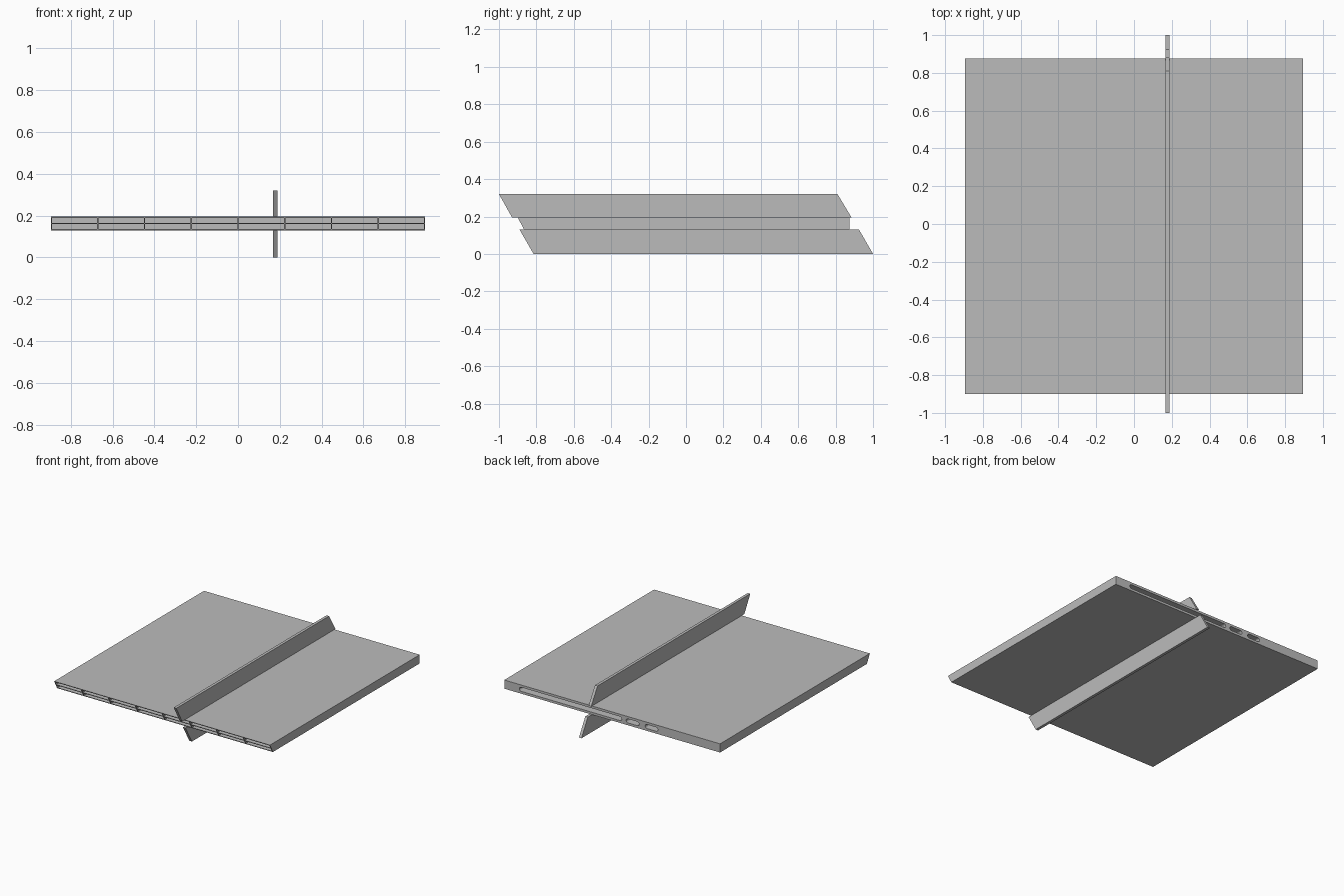
import bpy
import bmesh
from math import pi, sin, cos

cube = bpy.data.objects.get("Cube")
if cube:
    bpy.data.objects.remove(cube, do_unlink=True)

grey = bpy.data.materials.new("plain grey")
grey.use_nodes = True
GREY = (0.5, 0.5, 0.5, 1)
grey.diffuse_color = GREY
grey.node_tree.nodes["Principled BSDF"].inputs["Base Color"].default_value = GREY


def add_prism(bm, profile, place, lo, hi):
    """Extrude a 2D profile from lo to hi; place maps (a, b, t) to xyz."""
    ends = [[bm.verts.new(place(a, b, t)) for a, b in profile] for t in (lo, hi)]
    bm.faces.new(ends[0])
    bm.faces.new(ends[1][::-1])
    n = len(profile)
    for i in range(n):
        j = (i + 1) % n
        bm.faces.new((ends[0][j], ends[0][i], ends[1][i], ends[1][j]))


def along_x(y, z, x):
    return (x, y, z)


def along_y(x, z, y):
    return (x, y, z)


def finish(name, bm):
    bmesh.ops.recalc_face_normals(bm, faces=bm.faces[:])
    mesh = bpy.data.meshes.new(name)
    bm.to_mesh(mesh)
    bm.free()
    mesh.materials.append(grey)
    obj = bpy.data.objects.new(name, mesh)
    bpy.context.collection.objects.link(obj)
    return obj


HALF = 0.895              # half width of the panel
LOW, HIGH = 0.13, 0.195   # underside and top of the panel
MID = (LOW + HIGH) / 2
WALL = 0.006

# Flat panel with a slanted front edge
bm = bmesh.new()
add_prism(bm, [(-0.865, LOW), (0.875, LOW), (0.875, HIGH), (-0.9, HIGH)],
          along_x, -HALF, HALF)
panel = finish("panel", bm)

# Cutter: two rows of eight open cells along the front edge
bm = bmesh.new()
pitch = 2 * HALF / 8
for col in range(8):
    x0 = -HALF + col * pitch
    left = x0 + (WALL if col == 0 else WALL / 2)
    right = x0 + pitch - (WALL if col == 7 else WALL / 2)
    for z0, z1 in ((LOW + WALL, MID - WALL / 2), (MID + WALL / 2, HIGH - WALL)):
        add_prism(bm, [(left, z0), (right, z0), (right, z1), (left, z1)],
                  along_y, -1, -0.83)

# Cutter: one long and two short round-ended slots in the back edge
R = 0.015
for x0, x1 in ((-0.08, 0.77), (-0.224, -0.116), (-0.38, -0.274)):
    outline = []
    for cx, start in ((x1 - R, -pi / 2), (x0 + R, pi / 2)):
        for k in range(9):
            a = start + pi * k / 8
            outline.append((cx + R * cos(a), MID + R * sin(a)))
    add_prism(bm, outline, along_y, 0.82, 1)
cutter = finish("edge_cutter", bm)
cutter.hide_render = True

cut = panel.modifiers.new("edge openings", "BOOLEAN")
cut.operation = "DIFFERENCE"
cut.solver = "EXACT"
cut.object = cutter
bpy.context.view_layer.objects.active = panel
bpy.ops.object.modifier_apply(modifier=cut.name)
bpy.data.objects.remove(cutter, do_unlink=True)

# Slanted fins above and below the panel
fins = {
    "upper_fin": [(-0.93, HIGH), (0.885, HIGH), (0.81, 0.32), (-1, 0.32)],
    "lower_fin": [(-0.815, 0), (1, 0), (0.925, LOW), (-0.89, LOW)],
}
for name, outline in fins.items():
    bm = bmesh.new()
    add_prism(bm, outline, along_x, 0.167, 0.188)
    finish(name, bm)
